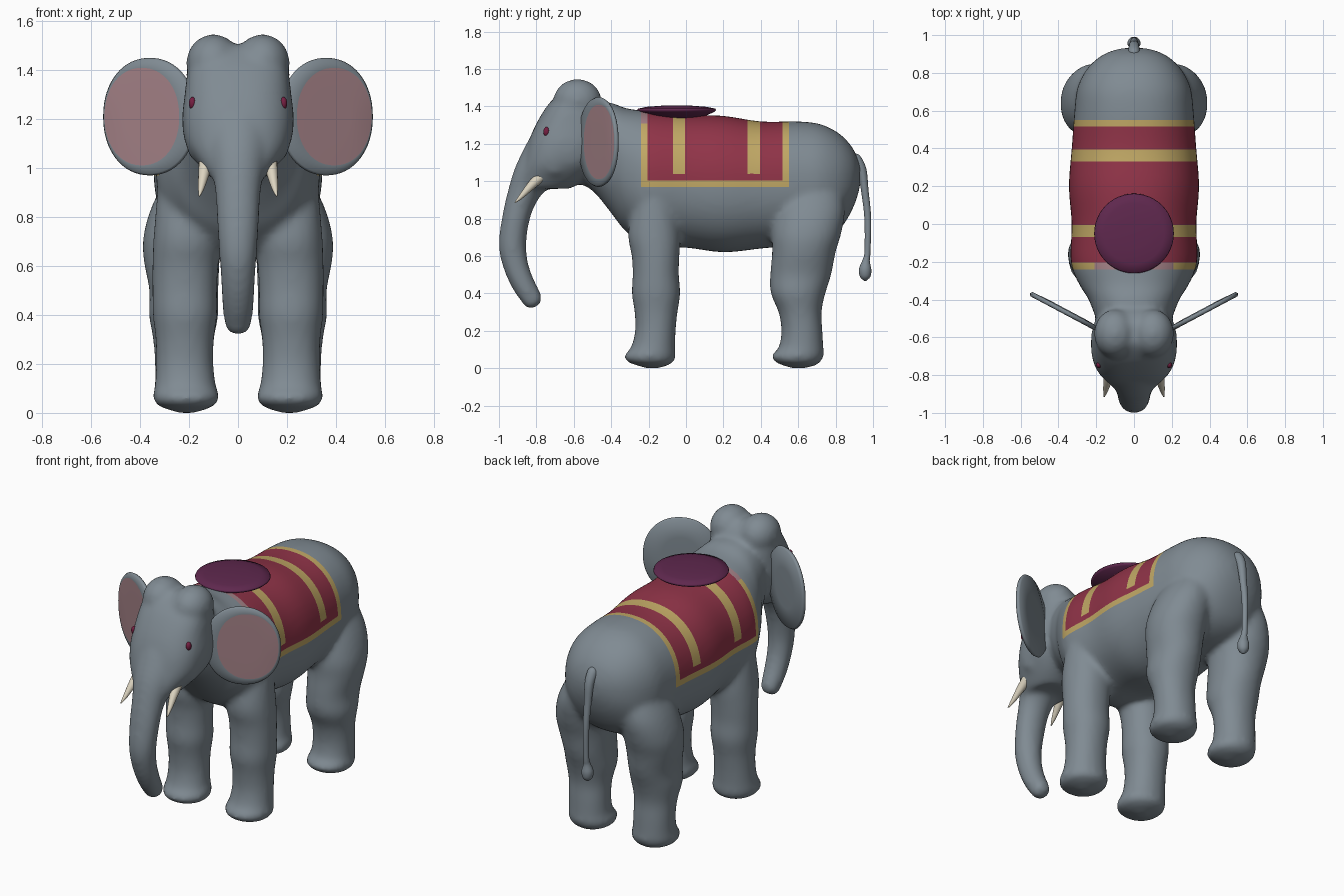
import bpy, bmesh, math
from mathutils import Vector

cube = bpy.data.objects.get("Cube")
if cube:
    bpy.data.objects.remove(cube, do_unlink=True)


def material(name, rgb):
    m = bpy.data.materials.new(name)
    m.use_nodes = True
    m.diffuse_color = (*rgb, 1)
    m.node_tree.nodes["Principled BSDF"].inputs["Base Color"].default_value = (*rgb, 1)
    return m


GREY = material("grey_skin", (.216, .258, .292))
PINK = material("ear_pink", (.37, .22, .24))
RED = material("blanket_red", (.28, .034, .065))
GOLD = material("blanket_gold", (.53, .39, .13))
PURPLE = material("saddle_purple", (.114, .021, .076))
IVORY = material("tusk_ivory", (.72, .66, .53))
EYE = material("eye_crimson", (.18, .013, .053))


def spline(rows, steps=4):
    """Catmull-Rom interpolation of rows of numbers."""
    out = []
    for i in range(len(rows) - 1):
        a, b, c, d = rows[max(i - 1, 0)], rows[i], rows[i + 1], rows[min(i + 2, len(rows) - 1)]
        for k in range(steps):
            t = k / steps
            out.append([q + .5 * t * (r - p + t * (2 * p - 5 * q + 4 * r - s + t * (3 * (q - r) + s - p)))
                        for p, q, r, s in zip(a, b, c, d)])
    return out + [list(rows[-1])]


def loft(bm, stations, n=32, power=1.0):
    """Skin superelliptic rings given as (centre, u, v) and cap both ends."""
    def bend(x):
        return math.copysign(abs(x) ** power, x)
    rings = []
    for c, u, v in stations:
        angles = [2 * math.pi * k / n for k in range(n)]
        rings.append([bm.verts.new(Vector(c) + Vector(u) * bend(math.cos(a)) + Vector(v) * bend(math.sin(a)))
                      for a in angles])
    for r0, r1 in zip(rings, rings[1:]):
        for k in range(n):
            j = (k + 1) % n
            bm.faces.new((r0[k], r0[j], r1[j], r1[k]))
    bm.faces.new(rings[0])
    bm.faces.new(rings[-1])


def tube(bm, rows, n=24):
    """Loft along a path of (x, y, z, side radius, depth radius)."""
    rows = spline(rows)
    pts = [Vector(r[:3]) for r in rows]
    stations = []
    for i, r in enumerate(rows):
        t = (pts[min(i + 1, len(pts) - 1)] - pts[max(i - 1, 0)]).normalized()
        u = Vector((1, 0, 0))
        u = (u - t * u.dot(t)).normalized()
        stations.append((pts[i], u * r[3], t.cross(u) * r[4]))
    loft(bm, stations, n)


def ball(bm, centre, radii):
    made = bmesh.ops.create_uvsphere(bm, u_segments=24, v_segments=16, radius=1)["verts"]
    bmesh.ops.scale(bm, vec=radii, verts=made)
    bmesh.ops.translate(bm, vec=centre, verts=made)


def finish(name, bm, *mats):
    bmesh.ops.recalc_face_normals(bm, faces=bm.faces)
    for f in bm.faces:
        f.smooth = True
    mesh = bpy.data.meshes.new(name)
    bm.to_mesh(mesh)
    bm.free()
    for m in mats:
        mesh.materials.append(m)
    obj = bpy.data.objects.new(name, mesh)
    bpy.context.scene.collection.objects.link(obj)
    return obj


bm = bmesh.new()

# Torso: y, top, bottom, half width
torso = [(-.60, 1.36, 1.0, .14), (-.50, 1.42, .95, .20), (-.40, 1.42, .83, .24), (-.32, 1.39, .73, .29),
         (-.20, 1.375, .65, .335), (0, 1.355, .645, .33), (.2, 1.35, .62, .345), (.4, 1.32, .64, .33),
         (.6, 1.32, .66, .315), (.72, 1.305, .68, .30), (.82, 1.255, .74, .25), (.89, 1.18, .85, .175),
         (.925, 1.10, .95, .09), (.932, 1.06, 1.0, .03)]
loft(bm, [((0, y, (t + b) / 2), (w, 0, 0), (0, 0, (t - b) / 2)) for y, t, b, w in spline(torso)], 48, .9)

# Head: z, front, back, half width
head = [(1.50, -.64, -.52, .12), (1.46, -.69, -.47, .18), (1.40, -.745, -.44, .205), (1.30, -.805, -.42, .218),
        (1.20, -.845, -.42, .228), (1.10, -.87, -.45, .215), (1.02, -.895, -.52, .165), (.96, -.92, -.62, .115)]
loft(bm, [((0, (f + b) / 2, z), (w, 0, 0), (0, (b - f) / 2, 0)) for z, f, b, w in spline(head)], 40, .8)

# Trunk
tube(bm, [(0, *r) for r in
          [(-.74, 1.16, .15, .12), (-.82, 1.03, .12, .105), (-.875, .92, .095, .083), (-.91, .80, .088, .074),
           (-.928, .66, .078, .074), (-.91, .55, .071, .068), (-.875, .46, .066, .063),
           (-.835, .39, .059, .058), (-.81, .35, .05, .05), (-.797, .332, .025, .025)]], 32)

# Legs: z, front, back, inner x, outer x
foreleg = [(0, -.21, -.15, .18, .24), (.015, -.26, -.10, .13, .29), (.035, -.315, -.065, .09, .335),
           (.07, -.33, -.055, .075, .347), (.11, -.295, -.058, .09, .34), (.2, -.272, -.055, .10, .335),
           (.3, -.275, -.045, .098, .337), (.4, -.29, -.03, .085, .348), (.5, -.285, -.038, .085, .35),
           (.6, -.29, -.035, .08, .35), (.72, -.31, -.03, .07, .345), (.9, -.28, -.05, .08, .33)]
hindleg = [(0, .57, .63, .18, .24), (.015, .52, .69, .13, .29), (.035, .475, .72, .09, .335),
           (.07, .458, .738, .08, .347), (.11, .495, .735, .095, .34), (.2, .51, .73, .10, .34),
           (.3, .495, .725, .098, .347), (.4, .453, .745, .08, .364), (.5, .45, .777, .08, .362),
           (.62, .46, .80, .075, .385), (.72, .46, .83, .07, .387), (.85, .48, .85, .06, .35),
           (1.0, .52, .82, .08, .27)]
for side in (1, -1):
    for leg in (foreleg, hindleg):
        loft(bm, [((side * (a + b) / 2, (f + k) / 2, z), ((b - a) / 2, 0, 0), (0, (k - f) / 2, 0))
                  for z, f, k, a, b in spline(leg)], 32, .95)
    # Skull lobes and tusk sockets
    ball(bm, (side * .1, -.58, 1.43), (.112, .13, .117))
    ball(bm, (side * .135, -.70, 1.09), (.075, .085, .075))
skin = finish("body", bm, GREY, RED, GOLD, PINK)

# Fuse the body parts into one soft surface
fuse = skin.modifiers.new("fuse", "REMESH")
fuse.mode = "VOXEL"
fuse.voxel_size = .015
soften = skin.modifiers.new("soften", "SMOOTH")
soften.factor = .5
soften.iterations = 12
fused = bpy.data.meshes.new_from_object(skin.evaluated_get(bpy.context.evaluated_depsgraph_get()))
skin.modifiers.clear()

# Blanket cut into the skin: gold border and two gold bands
FRONT, BACK, HEM, EDGE, PINK_FROM = -.24, .55, .97, .035, 1.31
bands = [(-.07, -.005), (.33, .395)]
bm = bmesh.new()
bm.from_mesh(fused)
y_cuts = [FRONT, FRONT + EDGE, BACK - EDGE, BACK] + [y for band in bands for y in band]
z_cuts = [HEM, HEM + EDGE, HEM + 2 * EDGE, PINK_FROM]
planes = [((0, y, 0), (0, 1, 0)) for y in y_cuts] + [((0, 0, z), (0, 0, 1)) for z in z_cuts]
for co, no in planes:
    bmesh.ops.bisect_plane(bm, geom=bm.verts[:] + bm.edges[:] + bm.faces[:], dist=.0005,
                           plane_co=co, plane_no=no)
for f in bm.faces:
    f.smooth = True
    f.material_index = 0
    c = f.calc_center_median()
    if FRONT < c.y < BACK and c.z > HEM:
        on_band = c.z > HEM + 2 * EDGE and any(a < c.y < b for a, b in bands)
        if c.y < FRONT + EDGE and c.z > PINK_FROM:
            f.material_index = 3
        elif on_band or c.y < FRONT + EDGE or c.y > BACK - EDGE or c.z < HEM + EDGE:
            f.material_index = 2
        else:
            f.material_index = 1
bm.to_mesh(skin.data)
bm.free()

# Tail with tuft
bm = bmesh.new()
tube(bm, [(0, *r) for r in
          [(.89, 1.14, .012, .012), (.905, 1.12, .03, .03), (.94, 1.06, .027, .025), (.956, .95, .022, .02),
           (.972, .80, .018, .018), (.97, .62, .016, .016), (.963, .575, .02, .02), (.958, .53, .034, .033),
           (.958, .49, .028, .028), (.958, .468, .006, .006)]])
finish("tail", bm, GREY)

# Round saddle pad
bm = bmesh.new()
pad = [(1.325, .08), (1.35, .155), (1.37, .2), (1.38, .211), (1.388, .207), (1.398, .16), (1.404, .08), (1.405, .01)]
loft(bm, [((0, -.05, z), (r, 0, 0), (0, r, 0)) for z, r in pad], 48)
finish("saddle_pad", bm, PURPLE)

for side, label in ((1, "left"), (-1, "right")):
    # Ear: flat oval with a pink inner face
    along = Vector((side * .883, .469, 0))
    facing = Vector((side * .469, -.883, 0))
    centre = Vector((side * .36, -.468, 1.21))
    rings = [(.4, .4, .02, .013), (.8, .83, .03, .013), (.96, .97, 0, .012), (1, 1, 0, 0),
             (.96, .97, 0, -.012), (.5, .5, 0, -.016)]
    bm = bmesh.new()
    loft(bm, [(centre + along * shift + facing * out, along * .216 * su, Vector((0, 0, .24 * sz)))
              for su, sz, shift, out in rings], 64, .94)
    bm.verts.index_update()
    for f in bm.faces:
        f.material_index = int(max(v.index for v in f.verts) < 2 * 64)
    finish(label + "_ear", bm, GREY, PINK)

    # Tusk
    bm = bmesh.new()
    tube(bm, [(side * x, y, z, r, r) for x, y, z, r in
              [(.12, -.70, 1.085, .033), (.128, -.76, 1.04, .031), (.138, -.82, .985, .024),
               (.15, -.88, .92, .013), (.158, -.915, .886, .003)]], 16)
    finish(label + "_tusk", bm, IVORY)

    # Eye
    bm = bmesh.new()
    ball(bm, (side * .186, -.746, 1.265), (.015, .017, .025))
    finish(label + "_eye", bm, EYE)
